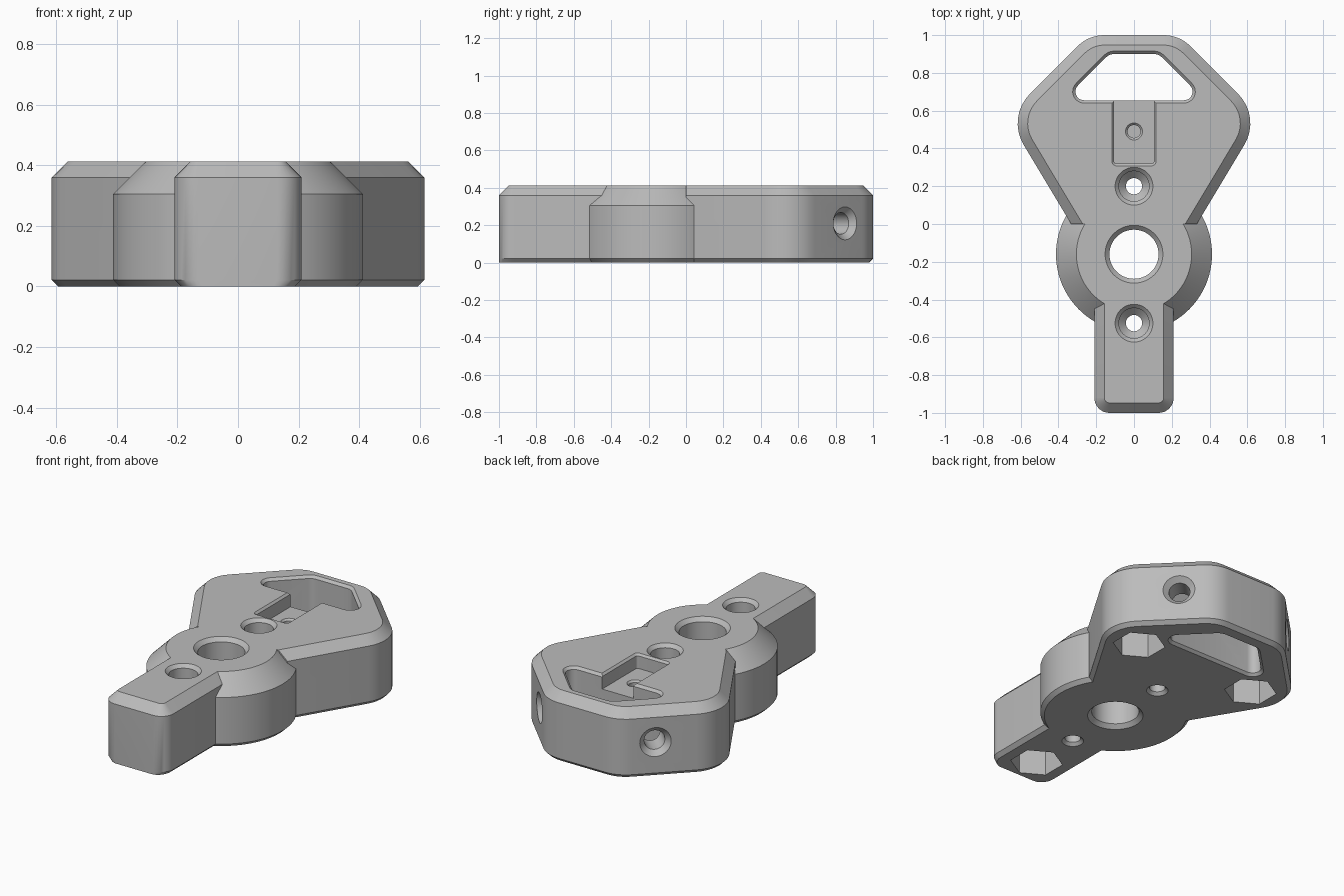
import bpy, bmesh, math
from mathutils import Vector, Matrix

if "Cube" in bpy.data.objects:
    bpy.data.objects.remove(bpy.data.objects["Cube"], do_unlink=True)

TOP = 0.413
CHAMFER = 0.053
FOOT = 0.022

grey = bpy.data.materials.new("plain grey")
grey.use_nodes = True
grey.diffuse_color = (0.5, 0.5, 0.5, 1)
grey.node_tree.nodes["Principled BSDF"].inputs["Base Color"].default_value = (0.5, 0.5, 0.5, 1)


def outline(corners, radii, inset=0.0, steps=8):
    """Inset a convex counter-clockwise polygon and round its corners."""
    pts = [Vector(c) for c in corners]
    ring = []
    for i, p in enumerate(pts):
        d1 = (p - pts[i - 1]).normalized()
        d2 = (pts[(i + 1) % len(pts)] - p).normalized()
        n1, n2 = Vector((-d1.y, d1.x)), Vector((-d2.y, d2.x))
        r = max(radii[i] - inset, 0.004)
        centre = p + (n1 + n2) * (inset + r) / (1 + n1.dot(n2))
        turn = math.acos(max(-1, min(1, n1.dot(n2))))
        for k in range(steps + 1):
            ring.append(centre - r * (Matrix.Rotation(turn * k / steps, 2) @ n1))
    return ring


def circle(r, sides=64, x=0.0, y=0.0):
    angles = [2 * math.pi * k / sides + math.pi / 2 for k in range(sides)]
    return [Vector((x + r * math.cos(a), y + r * math.sin(a))) for a in angles]


def loft(name, layers, matrix=None, back_cut=None):
    """Solid through (ring, z) layers, listed from low to high."""
    bm = bmesh.new()
    rings = [[bm.verts.new((p.x, p.y, z)) for p in ring] for ring, z in layers]
    n = len(rings[0])
    for low, high in zip(rings, rings[1:]):
        for i in range(n):
            j = (i + 1) % n
            bm.faces.new((low[i], low[j], high[j], high[i]))
    bm.faces.new(rings[0][::-1])
    bm.faces.new(rings[-1])
    if back_cut is not None:
        bmesh.ops.bisect_plane(bm, geom=bm.verts[:] + bm.edges[:] + bm.faces[:],
                               plane_co=(0, back_cut, 0), plane_no=(0, 1, 0), clear_inner=True)
        bmesh.ops.holes_fill(bm, edges=[e for e in bm.edges if e.is_boundary])
    if matrix:
        bm.transform(matrix)
    bmesh.ops.recalc_face_normals(bm, faces=bm.faces[:])
    mesh = bpy.data.meshes.new(name)
    bm.to_mesh(mesh)
    bm.free()
    obj = bpy.data.objects.new(name, mesh)
    bpy.context.collection.objects.link(obj)
    mesh.materials.append(grey)
    return obj


def lathe(name, profile, x=0.0, y=0.0, sides=64, matrix=None):
    return loft(name, [(circle(r, sides, x, y), z) for r, z in profile], matrix)


def combine(body, tool, operation):
    mod = body.modifiers.new(tool.name, "BOOLEAN")
    mod.operation, mod.object, mod.solver = operation, tool, "EXACT"
    bpy.context.view_layer.objects.active = body
    bpy.ops.object.modifier_apply(modifier=mod.name)
    bpy.data.objects.remove(tool, do_unlink=True)


# Wide rear head with chamfered rim
head = [(-0.24, 1), (-0.673, 0.567), (-0.213, -0.2), (0.213, -0.2), (0.673, 0.567), (0.24, 1)]
head_r = [0.2, 0.22, 0.01, 0.01, 0.22, 0.2]
body = loft("bracket_body", [
    (outline(head, head_r, FOOT), 0), (outline(head, head_r), FOOT),
    (outline(head, head_r), TOP - CHAMFER), (outline(head, head_r, CHAMFER), TOP)], back_cut=0.0)

# Round hub
hub = lathe("hub", [(0.391, 0), (0.413, FOOT), (0.413, 0.305), (0.305, TOP)], y=-0.16, sides=96)

# Front bar, with its foot narrowed at the sides only
bar = [(-0.21, -1), (0.21, -1), (0.21, -0.2), (-0.21, -0.2)]
bar_r = [0.08, 0.08, 0.01, 0.01]
full = outline(bar, bar_r)
foot = [Vector((p.x * (1 - FOOT / 0.21), p.y)) for p in full]
front_bar = loft("front_bar", [(foot, 0), (full, FOOT), (full, TOP - CHAMFER),
                               (outline(bar, bar_r, CHAMFER), TOP)])
for part in (hub, front_bar):
    combine(body, part, "UNION")

cutters = []
# Central bore, chamfered at both ends
cutters.append(lathe("centre_bore", [(0.173, -0.02), (0.13, 0.023), (0.13, TOP - 0.023),
                                     (0.173, TOP + 0.02)], y=-0.16))
# Counterbored screw holes
for y in (0.2, -0.525):
    cutters.append(lathe("screw_hole", [(0.08, -0.02), (0.043, 0.017), (0.043, 0.12), (0.08, 0.157),
                                        (0.08, TOP - 0.02), (0.12, TOP + 0.02)], y=y))
# Strap window through the head
window = [(-0.375, 0.655), (0.375, 0.655), (0.13, 0.9), (-0.13, 0.9)]
window_r = [0.046, 0.046, 0.06, 0.06]
inner, outer = outline(window, window_r), outline(window, window_r, -0.03)
cutters.append(loft("strap_window", [(outer, -0.015), (inner, 0.015),
                                     (inner, TOP - 0.015), (outer, TOP + 0.015)]))
# Shallow slot opening into the window, with a blind hole in its floor
slot = [(-0.105, 0.32), (0.105, 0.32), (0.105, 0.72), (-0.105, 0.72)]
slot_r = [0.012] * 4
inner, outer = outline(slot, slot_r), outline(slot, slot_r, -0.03)
cutters.append(loft("slot", [(inner, 0.325), (inner, TOP - 0.012), (outer, TOP + 0.018)]))
cutters.append(lathe("slot_hole", [(0.034, 0.1), (0.034, 0.314), (0.055, 0.335)], y=0.49))
# Hexagonal pockets in the underside
for x, y in ((-0.4, 0.52), (0.4, 0.52), (0, -0.835)):
    cutters.append(lathe("hex_pocket", [(0.145, -0.05), (0.145, 0.25)], x, y, sides=6))
# Cross holes from the slanted rear faces into the window
for side in (-1, 1):
    aim = Vector((side, 1, 0)).to_track_quat("Z", "Y").to_matrix().to_4x4()
    place = Matrix.Translation((side * 0.39, 0.85, 0.21)) @ aim
    cutters.append(lathe("cross_hole", [(0.058, -0.2), (0.058, -0.03), (0.108, 0.02)], matrix=place))

for cutter in cutters:
    combine(body, cutter, "DIFFERENCE")

bpy.ops.object.select_all(action="DESELECT")
body.select_set(True)
bpy.context.view_layer.objects.active = body
bpy.ops.object.shade_smooth_by_angle(angle=math.radians(25))
